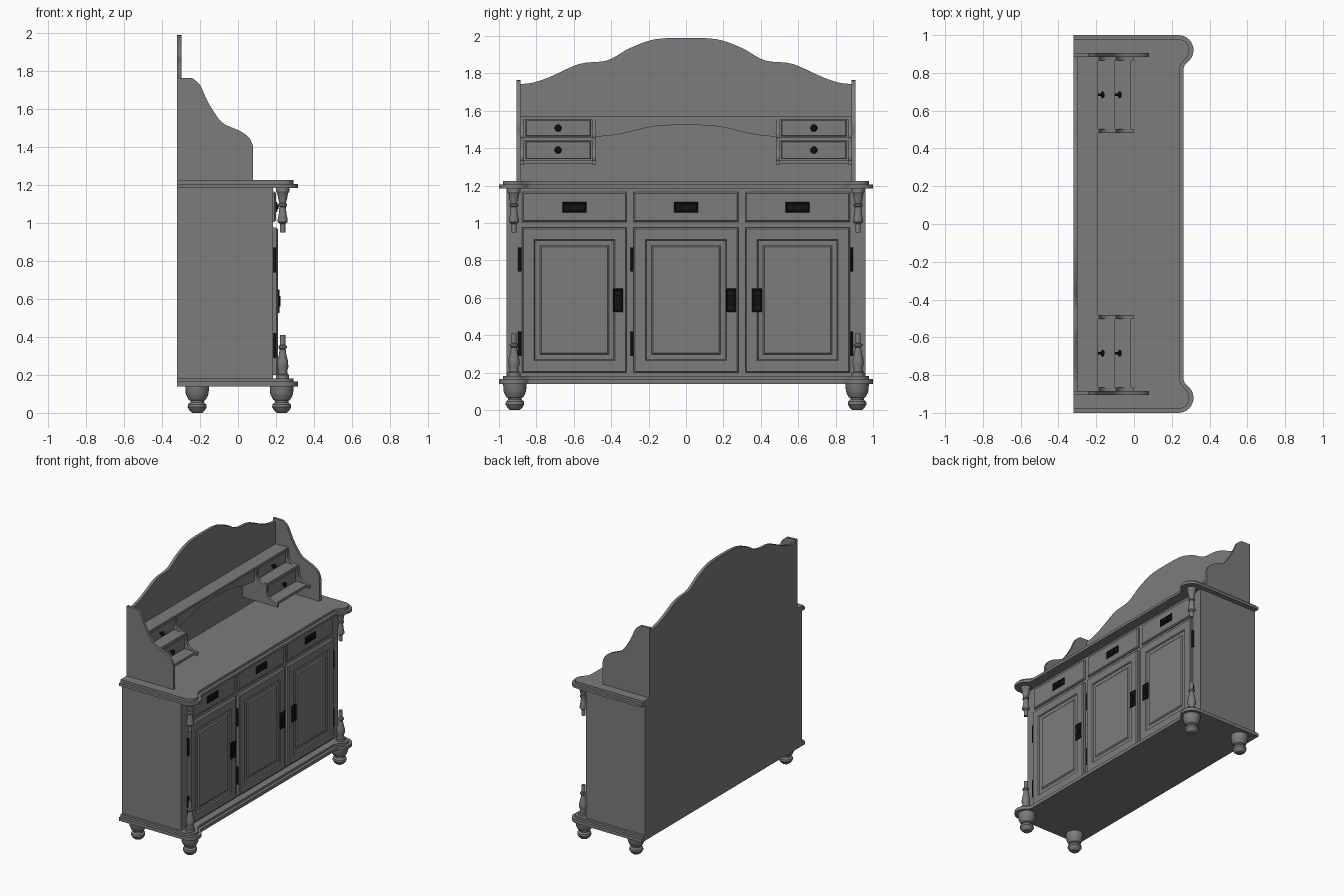
import bpy, bmesh, math
from mathutils import Vector

cube = bpy.data.objects.get("Cube")
if cube:
    bpy.data.objects.remove(cube, do_unlink=True)


def material(name, value):
    m = bpy.data.materials.new(name)
    m.use_nodes = True
    colour = (value, value, value, 1)
    m.diffuse_color = colour
    m.node_tree.nodes["Principled BSDF"].inputs["Base Color"].default_value = colour
    return m


GREY = material("grey wood", 0.2)
BLACK = material("black iron", 0.008)
made = []


def finish(name, bm, mat):
    bmesh.ops.recalc_face_normals(bm, faces=bm.faces)
    me = bpy.data.meshes.new(name)
    bm.to_mesh(me)
    bm.free()
    me.materials.append(mat)
    ob = bpy.data.objects.new(name, me)
    bpy.context.collection.objects.link(ob)
    made.append(ob)
    return ob


def prism(name, pts, place, lo, hi, mat=GREY):
    """Extrude a 2D outline; place(a, b, t) gives the 3D point."""
    bm = bmesh.new()
    ends = [[bm.verts.new(place(a, b, t)) for a, b in pts] for t in (lo, hi)]
    n = len(pts)
    bm.faces.new(ends[0])
    bm.faces.new(ends[1])
    for i in range(n):
        j = (i + 1) % n
        bm.faces.new((ends[0][i], ends[0][j], ends[1][j], ends[1][i]))
    return finish(name, bm, mat)


def along_x(a, b, t): return (t, a, b)
def along_y(a, b, t): return (a, t, b)
def along_z(a, b, t): return (a, b, t)


def box(name, x0, x1, y0, y1, z0, z1, mat=GREY):
    return prism(name, [(x0, y0), (x1, y0), (x1, y1), (x0, y1)], along_z, z0, z1, mat)


def panel(name, x0, x1, y0, y1, z0, z1, steps, mat=GREY):
    """Board whose front (+x) face is moulded by (inset, depth) steps."""
    ob = box(name, x0, x1, y0, y1, z0, z1, mat)
    bm = bmesh.new()
    bm.from_mesh(ob.data)
    bm.normal_update()
    front = max(bm.faces, key=lambda f: f.normal.x)
    for inset, depth in steps:
        bmesh.ops.inset_individual(bm, faces=[front], thickness=inset, depth=depth)
    bm.to_mesh(ob.data)
    bm.free()
    return ob


def lathe(name, profile, origin, axis="Z", mat=GREY, sides=24):
    """Turn (height, radius) pairs around an axis through origin."""
    bm = bmesh.new()
    rings = []
    for h, r in profile:
        ring = []
        for i in range(sides):
            a = math.tau * i / sides
            u, v = r * math.cos(a), r * math.sin(a)
            p = Vector((u, v, h)) if axis == "Z" else Vector((h, u, v))
            ring.append(bm.verts.new(p + Vector(origin)))
        rings.append(ring)
    for a, b in zip(rings, rings[1:]):
        for i in range(sides):
            j = (i + 1) % sides
            bm.faces.new((a[i], a[j], b[j], b[i]))
    bm.faces.new(rings[0])
    bm.faces.new(rings[-1])
    return finish(name, bm, mat)


def smooth(pts, n=6):
    """Curve through the points."""
    p = [Vector(q) for q in [pts[0]] + pts + [pts[-1]]]
    out = []
    for a, b, c, d in zip(p, p[1:], p[2:], p[3:]):
        for i in range(n):
            t = i / n
            q = (2*b + (c-a)*t + (2*a - 5*b + 4*c - d)*t*t + (3*b - a - 3*c + d)*t**3) / 2
            out.append((q.x, q.y))
    return out + [tuple(pts[-1])]


def mirrored(half):
    """Outline from the y<0 half, last point on the centre line."""
    return half + [(-a, b) for a, b in reversed(half[:-1])]


# Slabs with round lobes over the front corners
def slab(name, inset, z0, z1):
    r = 0.08 - inset
    half = [(-0.32, 1 - inset)]
    for i in range(13):
        a = math.radians(90 - 11.5 * i)
        half.append((0.235 + r * math.cos(a), 0.92 + r * math.sin(a)))
    half += [(0.268 - inset, 0.842), (0.262 - inset, 0.82)]
    prism(name, half + [(x, -y) for x, y in reversed(half)], along_z, z0, z1)


slab("base_lower_board", 0, 0.14, 0.165)
slab("base_upper_board", 0.022, 0.165, 0.182)
slab("top_lower_board", 0, 1.185, 1.205)
slab("top_upper_board", 0.022, 1.205, 1.225)
box("cabinet_body", -0.32, 0.185, -0.96, 0.96, 0.18, 1.187)

# Turned feet and split corner columns
FOOT = [(0, 0.026), (0.012, 0.04), (0.03, 0.05), (0.045, 0.048), (0.056, 0.036),
        (0.064, 0.036), (0.07, 0.046), (0.09, 0.056), (0.1, 0.06), (0.142, 0.063)]
LOWER = [(0.18, 0.034), (0.2, 0.034), (0.205, 0.026), (0.225, 0.024), (0.24, 0.03),
         (0.27, 0.029), (0.31, 0.019), (0.335, 0.016), (0.342, 0.023),
         (0.352, 0.023), (0.357, 0.014), (0.41, 0.014)]
UPPER = [(0.95, 0.014), (0.995, 0.014), (1.005, 0.026), (1.02, 0.026), (1.05, 0.02),
         (1.085, 0.017), (1.09, 0.024), (1.1, 0.024), (1.105, 0.017),
         (1.13, 0.024), (1.155, 0.028), (1.165, 0.035), (1.188, 0.035)]
for side, s in (("left", 1), ("right", -1)):
    for end, x in (("front", 0.23), ("back", -0.215)):
        lathe(f"{end}_foot_{side}", FOOT, (x, 0.915 * s, 0))
    lathe(f"lower_column_{side}", LOWER, (0.235, 0.92 * s, 0))
    lathe(f"upper_column_{side}", UPPER, (0.235, 0.92 * s, 0))

# Doors, drawers, handles and hinges
EDGE = (0.01, 0.007)
DOOR = [EDGE, (0.08, 0), (0.008, -0.008), (0.037, 0), (0.012, 0.008)]
PLATE = [(0.004, 0.003), (0.006, 0), (0.004, -0.004)]
bays = ((-0.597, -0.364, -0.888), (0, 0.24, -0.288), (0.597, 0.38, 0.885))
for i, (yc, handle, hinge) in enumerate(bays, 1):
    y0, y1 = yc - 0.28, yc + 0.28
    panel(f"door_{i}", 0.18, 0.203, y0, y1, 0.2, 0.975, DOOR)
    panel(f"drawer_{i}", 0.18, 0.192, y0, y1, 1.005, 1.165, [EDGE])
    panel(f"door_handle_{i}", 0.205, 0.216, handle - 0.027, handle + 0.027,
          0.525, 0.65, PLATE, BLACK)
    box(f"door_pull_{i}", 0.21, 0.224, handle - 0.01, handle + 0.01, 0.56, 0.615, BLACK)
    panel(f"drawer_handle_{i}", 0.19, 0.204, yc - 0.064, yc + 0.064,
          1.057, 1.111, PLATE, BLACK)
    box(f"drawer_pull_{i}", 0.2, 0.212, yc - 0.03, yc + 0.03, 1.073, 1.095, BLACK)
    for z in (0.29, 0.74):
        lathe(f"hinge_{i}", [(z, 0.009), (z + 0.13, 0.009)], (0.195, hinge, 0),
              mat=BLACK, sides=12)

# Hutch back board with wavy crest
crest = smooth([(-0.885, 1.743), (-0.82, 1.75), (-0.73, 1.78), (-0.57, 1.85),
                (-0.42, 1.87), (-0.3, 1.935), (-0.165, 1.982), (0, 1.99)])
prism("back_board", mirrored([(-0.885, 1.22)] + crest), along_x, -0.32, -0.298)

# Hutch side boards
sweep = smooth([(-0.24, 1.762), (-0.2, 1.726), (-0.16, 1.64), (-0.11, 1.56),
                (-0.07, 1.52), (0.01, 1.484), (0.06, 1.447), (0.08, 1.4)])
side_outline = [(-0.32, 1.22), (-0.32, 1.765)] + sweep + [(0.08, 1.22)]
# Stepped, scalloped dividers beside the small drawers
step = (smooth([(-0.185, 1.555), (-0.18, 1.5), (-0.15, 1.465), (-0.095, 1.455)])
        + smooth([(-0.095, 1.44), (-0.09, 1.39), (-0.06, 1.35), (0, 1.335)]))
divider = [(-0.3, 1.31), (-0.3, 1.57), (-0.185, 1.57)] + step + [(0, 1.31)]
KNOB = [(0, 0.006), (0.015, 0.006), (0.018, 0.016), (0.026, 0.019), (0.033, 0.01)]
for side, s in (("left", 1), ("right", -1)):
    prism(f"hutch_side_{side}", side_outline, along_y, 0.885 * s, 0.905 * s)
    for part, a, b in (("inner", 0.482, 0.502), ("outer", 0.865, 0.885)):
        prism(f"{part}_divider_{side}", divider, along_y, a * s, b * s)
    y0, y1 = sorted((0.502 * s, 0.865 * s))
    box(f"middle_shelf_{side}", -0.3, -0.1, y0, y1, 1.442, 1.46)
    box(f"bottom_shelf_{side}", -0.3, -0.015, y0, y1, 1.318, 1.338)
    for tier, x, z0, z1 in (("upper", -0.19, 1.463, 1.552), ("lower", -0.1, 1.341, 1.439)):
        panel(f"{tier}_small_drawer_{side}", -0.3, x - 0.005, y0 + 0.006, y1 - 0.006,
              z0, z1, [(0.007, 0.005)])
        lathe(f"{tier}_knob_{side}", KNOB, (x, 0.684 * s, (z0 + z1) / 2), "X", BLACK, 16)

# Long shelf and arched apron beneath it
box("long_shelf", -0.3, -0.19, -0.885, 0.885, 1.553, 1.57)
arch = smooth([(-0.485, 1.463), (-0.43, 1.465), (-0.33, 1.48), (-0.165, 1.517), (0, 1.524)])
prism("arched_apron", mirrored(arch) + [(0.485, 1.555), (-0.485, 1.555)],
      along_x, -0.215, -0.197)

# Smooth the turned and curved parts, keeping edges sharp
bpy.ops.object.select_all(action="DESELECT")
for ob in made:
    ob.select_set(True)
bpy.context.view_layer.objects.active = made[0]
bpy.ops.object.shade_smooth_by_angle(angle=math.radians(30))
